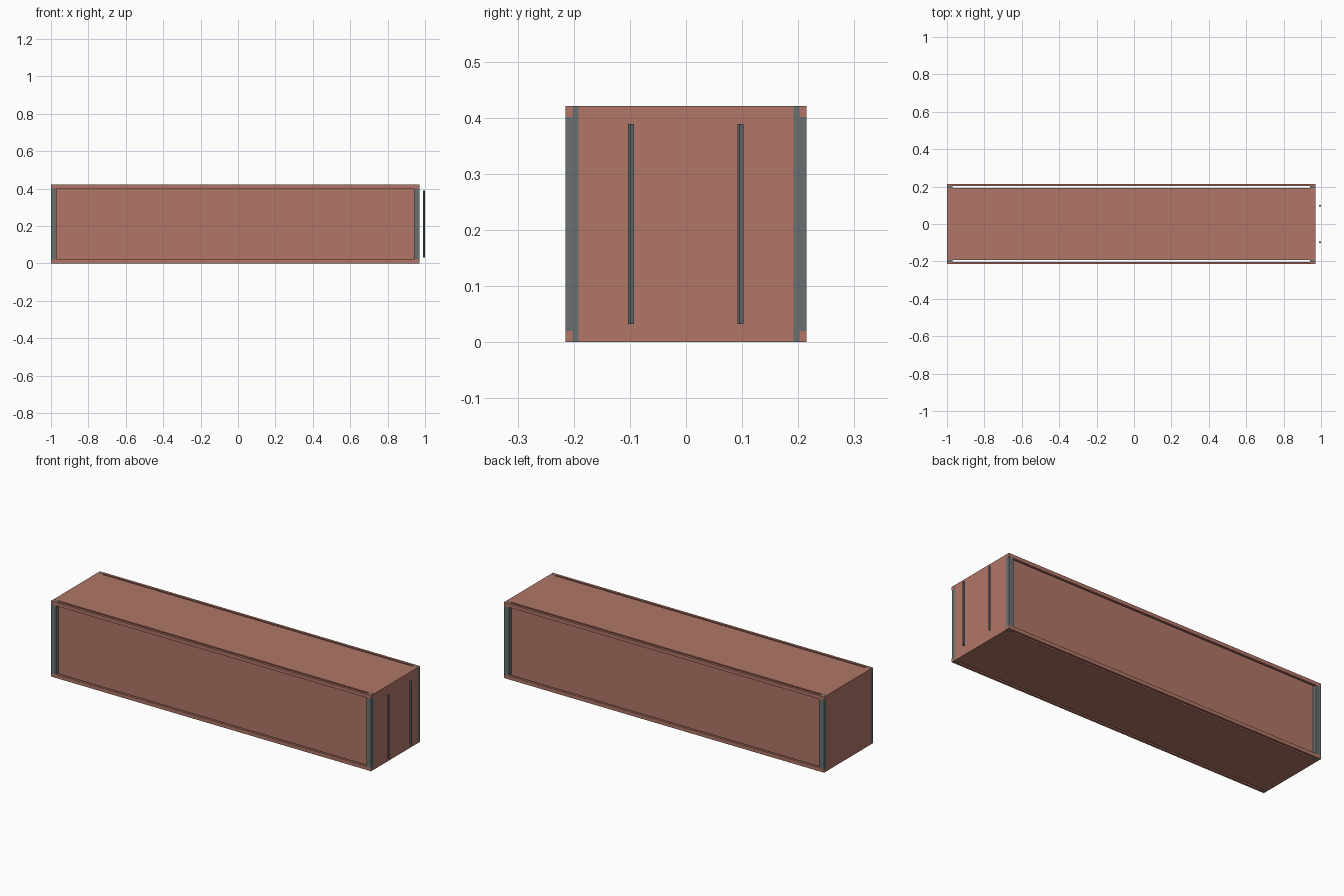
import bpy
import math

if "Cube" in bpy.data.objects:
    bpy.data.objects.remove(bpy.data.objects["Cube"])


def material(name, rgb):
    m = bpy.data.materials.new(name)
    m.diffuse_color = (*rgb, 1)
    m.use_nodes = True
    m.node_tree.nodes["Principled BSDF"].inputs["Base Color"].default_value = m.diffuse_color
    return m


RED = material("red_paint", (0.44, 0.18, 0.135))
GREY = material("steel_grey", (0.14, 0.165, 0.16))

X0, X1 = -1.0, 0.97      # ends of the container
H = 0.421                # height
Y_WALL, Y_RAIL, Y_OUT = 0.192, 0.202, 0.215
POST = 0.03              # post width along x
RAIL = 0.02              # rail height
E = 0.0004               # keeps touching faces from coinciding


def box(name, lo, hi, mat):
    bpy.ops.mesh.primitive_cube_add(
        size=1, location=[(a + b) / 2 for a, b in zip(lo, hi)])
    ob = bpy.context.object
    ob.name = name
    ob.scale = [abs(b - a) for a, b in zip(lo, hi)]
    bpy.ops.object.transform_apply(location=False, rotation=False, scale=True)
    ob.data.materials.append(mat)
    return ob


# main box
box("container_body", (X0, -Y_WALL, 0), (X1, Y_WALL, H), RED)

for s, side in ((-1, "front"), (1, "back")):
    # corner posts
    for x, end in ((X0, "left"), (X1 - POST, "right")):
        box(f"{side}_{end}_corner_post", (x, s * Y_WALL, E),
            (x + POST, s * (Y_OUT - E), H - E), GREY)
    # long rails standing clear of the side walls
    for z, level in ((0, "bottom"), (H - RAIL, "top")):
        box(f"{side}_{level}_rail", (X0 - E, s * Y_RAIL, z),
            (X1 + E, s * Y_OUT, z + RAIL), RED)

    # five-sided door locking rods
    bpy.ops.mesh.primitive_cylinder_add(
        vertices=5, radius=0.006, depth=0.357,
        location=(0.9943, s * 0.0975, 0.2105), rotation=(0, 0, math.pi))
    rod = bpy.context.object
    rod.name = f"{side}_door_rod"
    rod.data.materials.append(GREY)
